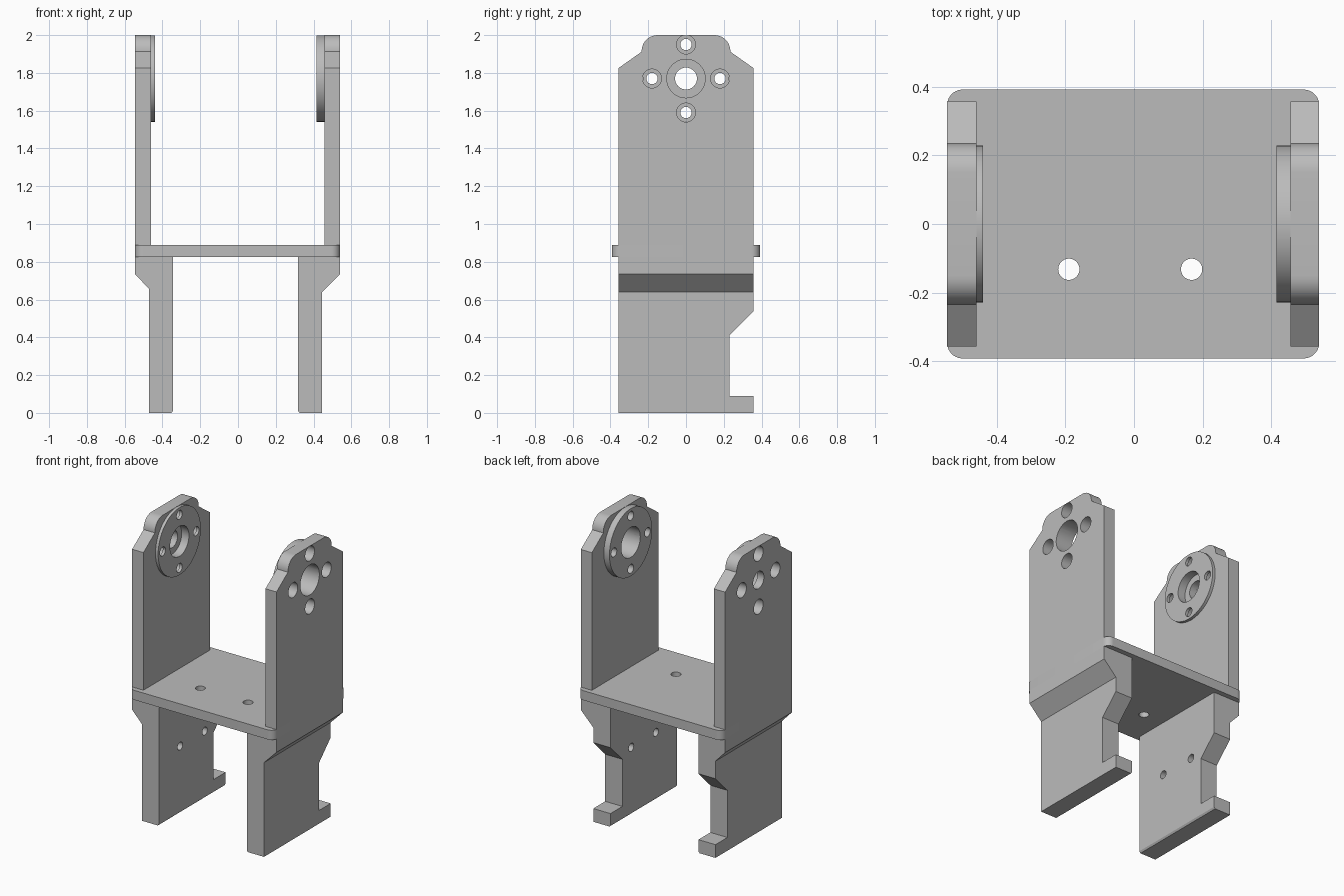
import bpy, bmesh
from math import sin, cos, pi, radians
from mathutils import Vector

if "Cube" in bpy.data.objects:
    bpy.data.objects.remove(bpy.data.objects["Cube"])

grey = bpy.data.materials.new("plain grey")
grey.use_nodes = True
grey.diffuse_color = (0.5, 0.5, 0.5, 1)
grey.node_tree.nodes["Principled BSDF"].inputs["Base Color"].default_value = (0.5, 0.5, 0.5, 1)


def prism(name, pts, axis, lo, hi):
    """Extrude a 2D outline along an axis; pts use the other two axes in order."""
    def place(p, d):
        c = list(p)
        c.insert(axis, d)
        return Vector(c)
    bm = bmesh.new()
    face = bm.faces.new([bm.verts.new(place(p, lo)) for p in pts])
    out = bmesh.ops.extrude_face_region(bm, geom=[face])
    moved = [g for g in out["geom"] if isinstance(g, bmesh.types.BMVert)]
    bmesh.ops.translate(bm, verts=moved, vec=place((0, 0), hi - lo))
    bmesh.ops.recalc_face_normals(bm, faces=bm.faces)
    mesh = bpy.data.meshes.new(name)
    bm.to_mesh(mesh)
    bm.free()
    mesh.materials.append(grey)
    ob = bpy.data.objects.new(name, mesh)
    bpy.context.collection.objects.link(ob)
    return ob


def arc(cx, cy, r, a0, a1, n=10):
    return [(cx + r * cos(radians(a0 + (a1 - a0) * i / n)),
             cy + r * sin(radians(a0 + (a1 - a0) * i / n))) for i in range(n + 1)]


def rod(name, centre, r, axis, lo, hi, n=40):
    return prism(name, arc(*centre, r, 0, 360, n)[:-1], axis, lo, hi)


def cut(ob, cutters):
    """Subtract the cutters, then shade the result."""
    bpy.ops.object.select_all(action="DESELECT")
    bpy.context.view_layer.objects.active = ob
    ob.select_set(True)
    for c in cutters:
        m = ob.modifiers.new("cut", "BOOLEAN")
        m.operation, m.solver, m.object = "DIFFERENCE", "EXACT", c
        bpy.ops.object.modifier_apply(modifier=m.name)
        bpy.data.objects.remove(c)
    bpy.ops.object.shade_smooth_by_angle(angle=radians(25))


# Base plate with rounded corners and two holes
LEFT, RIGHT, DEPTH, R = 0.54, -0.545, 0.392, 0.045
outline = (arc(LEFT - R, DEPTH - R, R, 0, 90) + arc(RIGHT + R, DEPTH - R, R, 90, 180)
           + arc(RIGHT + R, R - DEPTH, R, 180, 270) + arc(LEFT - R, R - DEPTH, R, 270, 360))
base = prism("base_plate", outline, 2, 0.825, 0.89)
cut(base, [rod("cutter", (x, -0.132), 0.031, 2, 0.7, 1) for x in (-0.19, 0.168)])

# Upright arms with stepped, rounded tops and their hub discs
HUB = 1.77
SCREWS = [(0.18 * cos(k * pi / 2), HUB + 0.18 * sin(k * pi / 2)) for k in range(4)]
arm_outline = ([(-0.358, 0.888), (0.358, 0.888), (0.358, 1.825), (0.235, 1.912)]
               + arc(0.15, 1.915, 0.085, 0, 90) + arc(-0.15, 1.915, 0.085, 90, 180)
               + [(-0.235, 1.912), (-0.358, 1.825)])
for side, outer, inner, face in (("left", LEFT, 0.457, 0.415), ("right", RIGHT, -0.46, -0.44)):
    arm = prism(side + "_arm", arm_outline, 0, min(outer, inner), max(outer, inner))
    holes = [rod("cutter", s, 0.05, 0, outer - 0.3, outer + 0.3) for s in SCREWS]
    if side == "left":
        holes.append(rod("cutter", (0, HUB), 0.102, 0, 0.2, 0.8))
    else:
        holes.append(rod("cutter", (0, HUB), 0.102, 0, -0.495, -0.2))
        holes.append(rod("cutter", (0, HUB), 0.058, 0, -0.8, -0.2))
    cut(arm, holes)

    disc = rod(side + "_hub_disc", (0, HUB), 0.229, 0, min(face, inner), max(face, inner), 64)
    cut(disc, [rod("cutter", s, 0.03, 0, face - 0.2, face + 0.2) for s in SCREWS]
        + [rod("cutter", (0, HUB), 0.102, 0, face - 0.2, face + 0.2)])

# Legs: flared at the top, notched at the back, with blind screw holes inside
NOTCH = [(0.23, 0.09), (0.23, 0.41), (0.458, 0.638), (0.458, 0.09)]
for side, s, flare, outer, inner, flare_z in (
        ("left", 1, LEFT, 0.446, 0.317, 0.64), ("right", -1, RIGHT, -0.472, -0.344, 0.657)):
    profile = [(inner + s * 0.008, 0), (outer, 0), (outer, flare_z), (flare, 0.735),
               (flare, 0.827), (inner, 0.827), (inner, 0.012)]
    leg = prism(side + "_leg", profile, 1, -0.358, 0.358)
    ends = sorted((inner - s * 0.1, inner + s * 0.06))
    cut(leg, [prism("cutter", NOTCH, 0, -0.8, 0.8)]
        + [rod("cutter", (y, 0.455), 0.027, 0, *ends) for y in (-0.13, 0.135)])
